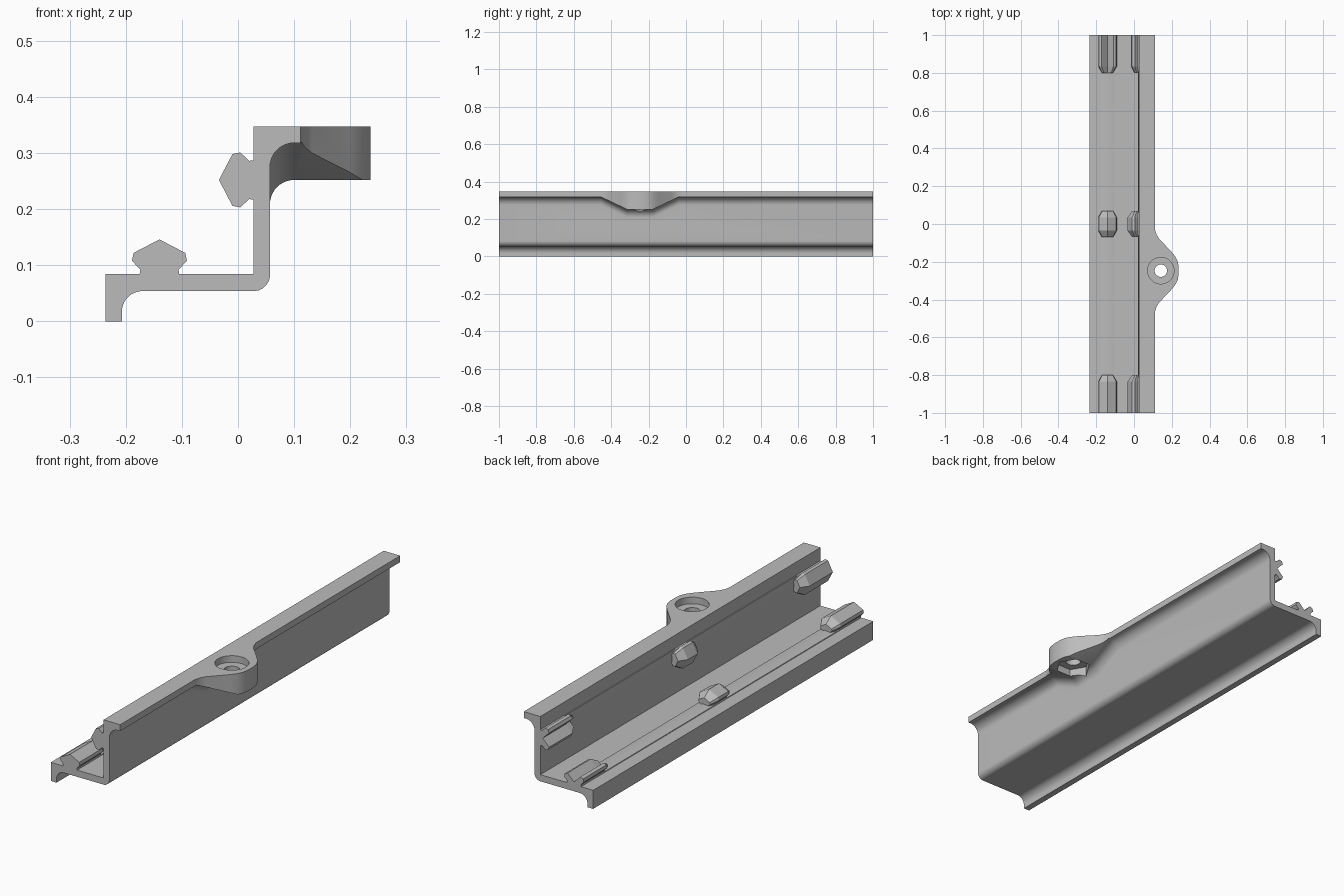
import bpy, bmesh
from math import sin, cos, pi

if "Cube" in bpy.data.objects:
    bpy.data.objects.remove(bpy.data.objects["Cube"], do_unlink=True)

grey = bpy.data.materials.new("plain_grey")
grey.use_nodes = True
grey.diffuse_color = (0.5, 0.5, 0.5, 1)
grey.node_tree.nodes["Principled BSDF"].inputs["Base Color"].default_value = (0.5, 0.5, 0.5, 1)


def loft(name, sections):
    """Solid through matching closed sections, capped at both ends."""
    bm = bmesh.new()
    rings = [[bm.verts.new(p) for p in s] for s in sections]
    n = len(rings[0])
    for a, b in zip(rings, rings[1:]):
        for i in range(n):
            j = (i + 1) % n
            bm.faces.new((a[i], a[j], b[j], b[i]))
    bm.faces.new(rings[0])
    bm.faces.new(rings[-1])
    bmesh.ops.recalc_face_normals(bm, faces=bm.faces)
    mesh = bpy.data.meshes.new(name)
    bm.to_mesh(mesh)
    bm.free()
    mesh.materials.append(grey)
    obj = bpy.data.objects.new(name, mesh)
    bpy.context.collection.objects.link(obj)
    return obj


def arc(cx, cz, r, start, end, n=10):
    return [(cx + r * cos(start + (end - start) * i / n),
             cz + r * sin(start + (end - start) * i / n)) for i in range(n + 1)]


def along_y(name, profile, y0, y1):
    return loft(name, [[(x, y, z) for x, z in profile] for y in (y0, y1)])


def along_z(name, outline, z0, z1):
    return loft(name, [[(x, y, z) for x, y in outline] for z in (z0, z1)])


def combine(target, other, operation):
    mod = target.modifiers.new("combine", "BOOLEAN")
    mod.operation, mod.solver, mod.object = operation, "EXACT", other
    bpy.context.view_layer.objects.active = target
    bpy.ops.object.modifier_apply(modifier=mod.name)
    bpy.data.objects.remove(other, do_unlink=True)


def smooth(obj):
    bpy.ops.object.select_all(action="DESELECT")
    obj.select_set(True)
    bpy.context.view_layer.objects.active = obj
    bpy.ops.object.shade_smooth_by_angle(angle=pi / 6)


# Stepped channel: foot, floor, wall and top flange
FILLET = 0.043
profile = [(-0.236, 0), (-0.236, 0.084), (0.028, 0.084), (0.028, 0.347), (0.111, 0.347), (0.111, 0.318)]
profile += arc(0.1, 0.318 - FILLET, FILLET, pi / 2, pi)
profile += arc(0.028, 0.083, 0.029, 0, -pi / 2)
profile += arc(-0.17, 0.017, 0.037, pi / 2, pi)
profile += [(-0.207, 0)]
channel = along_y("channel", profile, -1, 1)

# Screw tab: plan outline mirrored about the screw axis
SX, SY = 0.142, -0.247
half = [(0.045, 0.24), (0.109, 0.24), (0.112, 0.215), (0.119, 0.192), (0.132, 0.17),
        (0.2, 0.098), (0.22, 0.072), (0.232, 0.048), (0.236, 0.02)]
outline = [(x, SY + t) for x, t in half] + [(x, SY - t) for x, t in reversed(half)]
tab = along_z("screw_tab", outline, 0.15, 0.347)

# Underside of the tab: flat in the middle, ramped to the flange on both sides
under = []
for t, b in ((-0.4, 0.319), (-0.21, 0.319), (-0.07, 0.252), (0.07, 0.252), (0.21, 0.319), (0.4, 0.319)):
    section = [(0.057, 0.1)] + arc(0.1, b - FILLET, FILLET, pi, pi / 2) + [(0.3, b), (0.3, 0.1)]
    under.append([(x, SY + t, z) for x, z in section])
combine(tab, loft("underside_cutter", under), "DIFFERENCE")
combine(channel, tab, "UNION")

# Screw hole, round counterbore above and hexagonal nut pocket below
for name, radius, sides, z0, z1 in (("hole", 0.033, 32, 0.1, 0.4),
                                    ("counterbore", 0.07, 40, 0.317, 0.4),
                                    ("nut_pocket", 0.075, 6, 0.15, 0.284)):
    ring = [(SX + radius * cos(2 * pi * i / sides), SY + radius * sin(2 * pi * i / sides))
            for i in range(sides)]
    combine(channel, along_z(name, ring, z0, z1), "DIFFERENCE")
smooth(channel)


# Places a cross-section (width u, height h) on the floor or on the wall
def on_floor(u, h, y):
    return (-0.14 + u, y, 0.084 + h)


def on_wall(u, h, y):
    return (0.028 - h, y, 0.252 + u)


def mirrored(points):
    return points + [(-u, h) for u, h in reversed(points) if u > 0]


stem = [(0.036, -0.004), (0.034, 0.008), (0.049, 0.024), (0.046, 0.038)]
solid = mirrored(stem + [(0, 0.062)])
forked = mirrored(stem + [(0.032, 0.044), (0, 0.012)])
rail = mirrored([(0.037, -0.004), (0.034, 0.003), (0, 0.008)])

# Snap clips: full at the open ends, tapered where they stop inside
TAPER = 0.6
clips = (("front", solid, ((-1, 1), (-0.835, 1), (-0.8, TAPER))),
         ("middle", solid, ((-0.07, TAPER), (-0.035, 1), (0.035, 1), (0.07, TAPER))),
         ("back", forked, ((0.8, TAPER), (0.835, 1), (1, 1))))
for side, place in (("floor", on_floor), ("wall", on_wall)):
    for where, shape, stations in clips:
        loft(f"{side}_clip_{where}", [[place(u * s, h * s, y) for u, h in shape] for y, s in stations])
    # Shallow rail joining the clips
    smooth(loft(f"{side}_rail", [[place(u, h, y) for u, h in rail] for y in (-1, 1)]))
